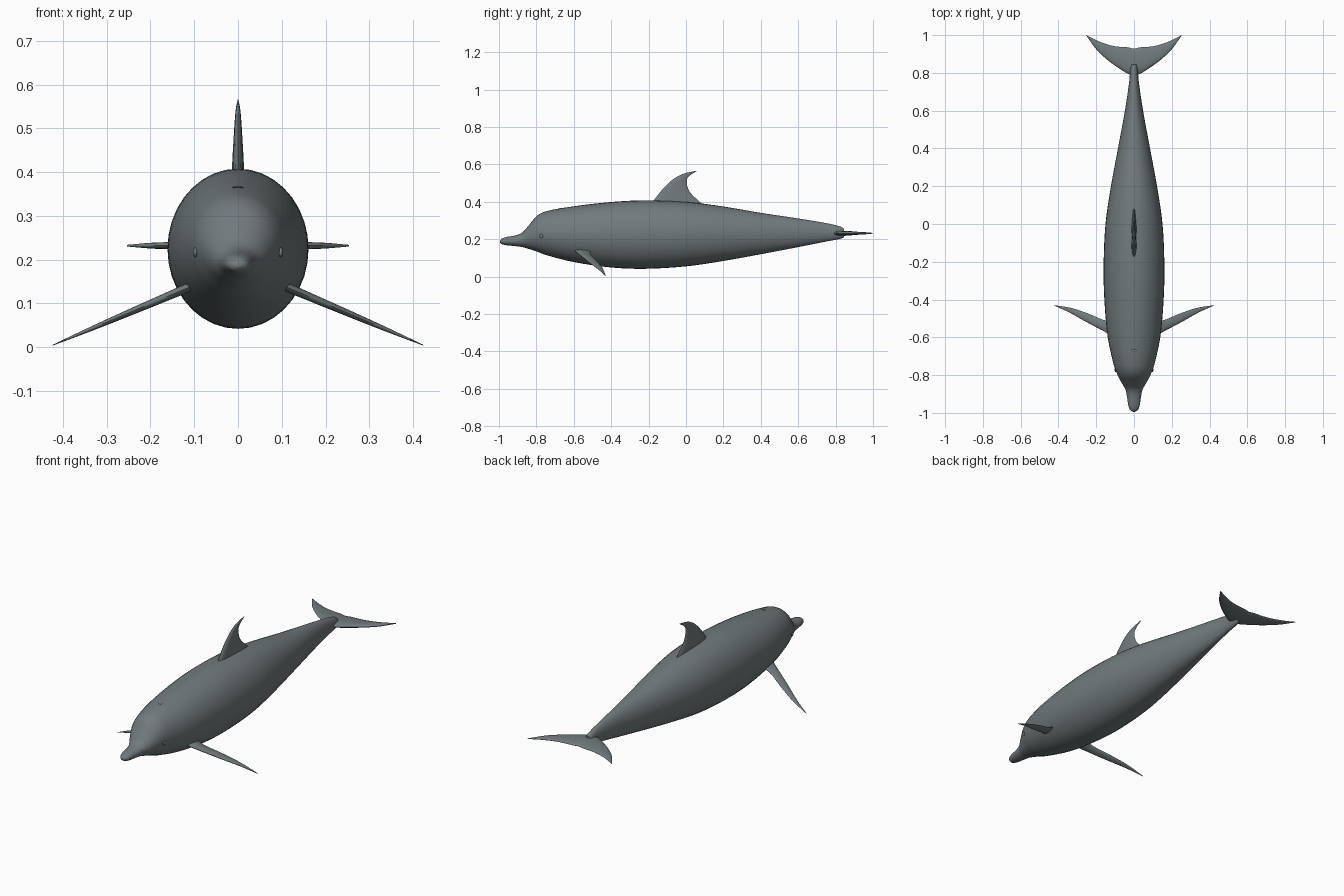
import bpy, bmesh, math
from mathutils import Vector

if "Cube" in bpy.data.objects:
    bpy.data.objects.remove(bpy.data.objects["Cube"])

grey = bpy.data.materials.new("slate grey")
grey.diffuse_color = (0.165, 0.195, 0.205, 1)
grey.use_nodes = True
grey.node_tree.nodes["Principled BSDF"].inputs["Base Color"].default_value = grey.diffuse_color


def smooth_rows(rows, steps):
    """Hermite interpolation of rows of numbers; spacing follows the first column."""
    t = [r[0] for r in rows]
    n = len(rows)

    def slope(i, k):
        a, b = max(i - 1, 0), min(i + 1, n - 1)
        return (rows[b][k] - rows[a][k]) / (t[b] - t[a])

    out = []
    for i in range(n - 1):
        h = t[i + 1] - t[i]
        for s in range(steps):
            u = s / steps
            out.append([(2*u**3 - 3*u**2 + 1) * rows[i][k] + (u**3 - 2*u**2 + u) * h * slope(i, k)
                        + (3*u**2 - 2*u**3) * rows[i+1][k] + (u**3 - u**2) * h * slope(i+1, k)
                        for k in range(len(rows[0]))])
    return out + [list(rows[-1])]


def finish(name, bm, angle=50):
    bmesh.ops.recalc_face_normals(bm, faces=bm.faces)
    mesh = bpy.data.meshes.new(name)
    bm.to_mesh(mesh)
    bm.free()
    mesh.materials.append(grey)
    ob = bpy.data.objects.new(name, mesh)
    bpy.context.collection.objects.link(ob)
    bpy.ops.object.select_all(action='DESELECT')
    ob.select_set(True)
    bpy.context.view_layer.objects.active = ob
    bpy.ops.object.shade_smooth_by_angle(angle=math.radians(angle))
    return ob


def loft(name, rings):
    bm = bmesh.new()
    vs = [[bm.verts.new(p) for p in ring] for ring in rings]
    n = len(vs[0])
    for a, b in zip(vs, vs[1:]):
        for i in range(n):
            j = (i + 1) % n
            bm.faces.new((a[i], a[j], b[j], b[i]))
    bm.faces.new(vs[0])
    bm.faces.new(vs[-1])
    return finish(name, bm)


def fin(name, stations, normal, place):
    """Station: span, lead a, lead b, trail a, trail b, half thickness."""
    normal = Vector(normal)
    rings = []
    for _, la, lb, ta, tb, th in smooth_rows(stations, 4):
        lead, trail = place(la, lb), place(ta, tb)
        ring = []
        for i in range(16):
            a = 2 * math.pi * i / 16
            u = (1 - math.cos(a)) / 2
            ring.append(lead.lerp(trail, u) + normal * th * math.sin(a) * (1.2 - 0.5 * u))
        rings.append(ring)
    return loft(name, rings)


# Body with beak: y, half width, top, bottom
profile = [
    (-0.994, 0.006, 0.192, 0.182), (-0.985, 0.020, 0.203, 0.174), (-0.96, 0.030, 0.212, 0.168),
    (-0.91, 0.038, 0.221, 0.163), (-0.875, 0.046, 0.236, 0.158), (-0.84, 0.066, 0.275, 0.148),
    (-0.80, 0.087, 0.323, 0.135), (-0.75, 0.106, 0.349, 0.116), (-0.60, 0.139, 0.376, 0.078),
    (-0.40, 0.157, 0.399, 0.049), (-0.22, 0.161, 0.408, 0.042), (0.0, 0.151, 0.400, 0.055),
    (0.2, 0.122, 0.375, 0.084), (0.4, 0.085, 0.341, 0.120), (0.6, 0.048, 0.311, 0.158),
    (0.75, 0.026, 0.286, 0.188), (0.825, 0.019, 0.268, 0.202), (0.845, 0.014, 0.255, 0.210)]
N = 36
rings = []
for y, w, top, bot in smooth_rows(profile, 4):
    mid, h = (top + bot) / 2, (top - bot) / 2
    rings.append([(w * math.cos(2 * math.pi * i / N), y, mid + h * math.sin(2 * math.pi * i / N))
                  for i in range(N)])
loft("body", rings)

# Hooked dorsal fin in the y-z plane
fin("dorsal_fin", [
    (0.0, -0.20, 0.375, 0.115, 0.365, 0.016), (0.2, -0.165, 0.418, 0.06, 0.412, 0.014),
    (0.4, -0.12, 0.473, 0.017, 0.458, 0.011), (0.6, -0.07, 0.520, 0.004, 0.505, 0.008),
    (0.8, -0.015, 0.550, 0.014, 0.535, 0.005), (1.0, 0.054, 0.566, 0.056, 0.564, 0.001)],
    (1, 0, 0), lambda a, b: Vector((0, a, b)))

# Tail flukes: one loft from tip to tip
half = [(0.0, 0.0, 0.785, 0.0, 0.928, 0.014), (0.035, 0.035, 0.797, 0.03, 0.935, 0.013),
        (0.085, 0.085, 0.828, 0.075, 0.938, 0.011), (0.14, 0.14, 0.868, 0.125, 0.946, 0.009),
        (0.20, 0.20, 0.925, 0.188, 0.968, 0.007), (0.254, 0.254, 1.0, 0.252, 1.0, 0.002)]
other = [(-s, -la, lb, -ta, tb, th) for s, la, lb, ta, tb, th in half[:0:-1]]
fin("tail_flukes", other + half, (0, 0, 1), lambda a, b: Vector((a, b, 0.232)))

for side, label in ((1, "left"), (-1, "right")):
    # Pectoral flipper: sweeps outward, down and back
    fin(label + "_flipper", [
        (0.0, 0.10, -0.60, 0.10, -0.505, 0.011), (0.1, 0.15, -0.573, 0.145, -0.512, 0.010),
        (0.4, 0.25, -0.52, 0.235, -0.477, 0.008), (0.7, 0.345, -0.467, 0.33, -0.445, 0.005),
        (1.0, 0.424, -0.432, 0.42, -0.43, 0.001)],
        Vector((side * 0.38, 0, 0.92)),
        lambda a, b: Vector((side * a, b, 0.142 - (a - 0.10) * 0.425)))

    # Small eye bead
    bm = bmesh.new()
    bmesh.ops.create_uvsphere(bm, u_segments=16, v_segments=8, radius=0.011)
    for v in bm.verts:
        v.co = Vector((v.co.x * 0.5 + side * 0.0975, v.co.y - 0.772, v.co.z + 0.217))
    finish(label + "_eye", bm)

# Blowhole: thin crescent plate on the forehead
bm = bmesh.new()
bmesh.ops.create_uvsphere(bm, u_segments=12, v_segments=6, radius=0.013)
for v in bm.verts:
    v.co = Vector((v.co.x, v.co.y * 0.5 - 0.67, v.co.z * 0.2 + 0.3655))
finish("blowhole", bm)
